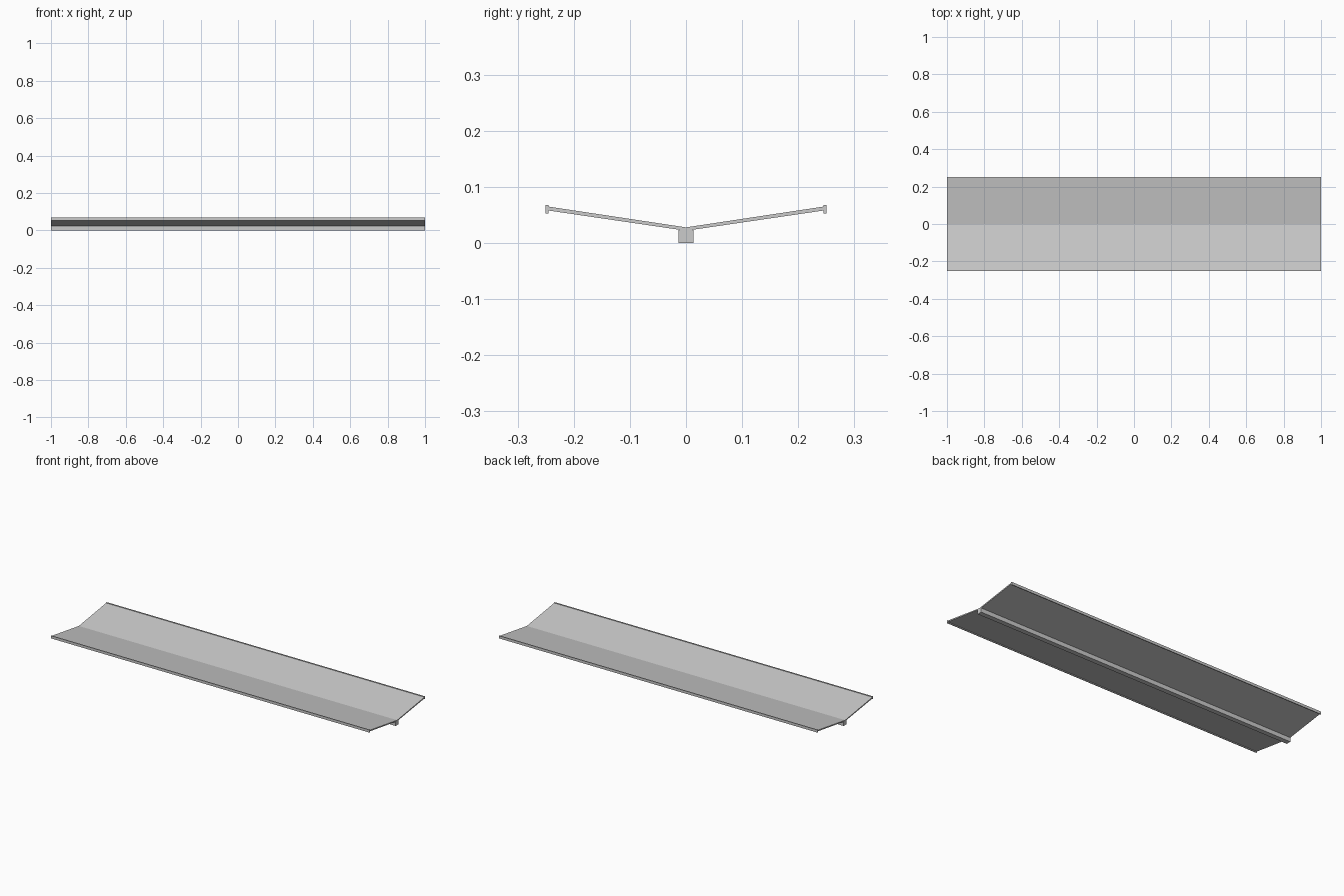
import bpy
import bmesh

cube = bpy.data.objects.get("Cube")
if cube:
    bpy.data.objects.remove(cube, do_unlink=True)

# Single plain grey finish
GREY = (0.6, 0.6, 0.6, 1.0)
grey = bpy.data.materials.new("light_grey")
grey.use_nodes = True
grey.diffuse_color = GREY
grey.node_tree.nodes["Principled BSDF"].inputs["Base Color"].default_value = GREY

HALF_LENGTH = 1.0


def extrude_profile(name, profile):
    """Sweep a closed (y, z) profile along the full length in x."""
    bm = bmesh.new()
    face = bm.faces.new([bm.verts.new((-HALF_LENGTH, y, z)) for y, z in profile])
    swept = bmesh.ops.extrude_face_region(bm, geom=[face])["geom"]
    verts = [v for v in swept if isinstance(v, bmesh.types.BMVert)]
    bmesh.ops.translate(bm, verts=verts, vec=(2 * HALF_LENGTH, 0, 0))
    bmesh.ops.recalc_face_normals(bm, faces=bm.faces)
    mesh = bpy.data.meshes.new(name)
    bm.to_mesh(mesh)
    bm.free()
    mesh.materials.append(grey)
    obj = bpy.data.objects.new(name, mesh)
    bpy.context.collection.objects.link(obj)
    return obj


# Shallow V panels, each ending in an upright lip
half_panel = [(0, 0.028), (0.245, 0.065), (0.245, 0.068), (0.25, 0.068),
              (0.25, 0.053), (0.245, 0.053), (0.245, 0.058), (0, 0.022)]
for side, sign in (("front", -1), ("back", 1)):
    extrude_profile(side + "_panel", [(sign * y, z) for y, z in half_panel])

# Square rail under the valley
extrude_profile("centre_rail", [(-0.0135, 0), (0.0135, 0), (0.0135, 0.0235),
                                (0, 0.0225), (-0.0135, 0.0235)])
